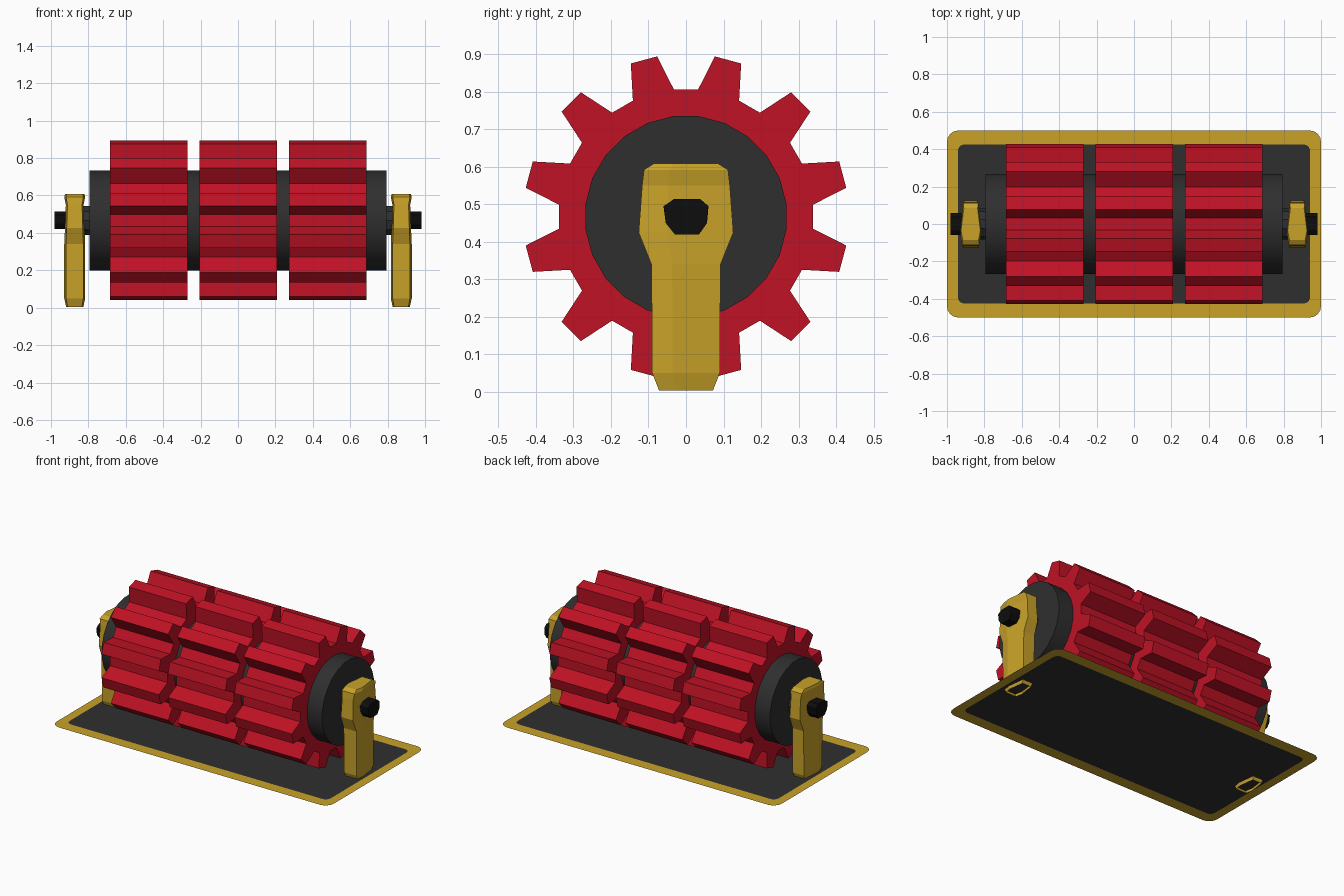
import bpy, bmesh
from math import sin, cos, pi, radians

if "Cube" in bpy.data.objects:
    bpy.data.objects.remove(bpy.data.objects["Cube"])

AXIS_Z = 0.467


def material(name, r, g, b):
    m = bpy.data.materials.new(name)
    m.diffuse_color = (r, g, b, 1)
    m.use_nodes = True
    m.node_tree.nodes["Principled BSDF"].inputs["Base Color"].default_value = m.diffuse_color
    return m


RED = material("red", 0.52, 0.006, 0.018)
GOLD = material("gold", 0.58, 0.36, 0.022)
DARK = material("dark_grey", 0.028, 0.028, 0.028)
BLACK = material("black", 0.004, 0.004, 0.004)


def loft(name, rings, mat, cap_start=True, cap_end=True, smooth=False):
    """Skin a list of point rings, each with the same point count."""
    bm = bmesh.new()
    loops = [[bm.verts.new(p) for p in ring] for ring in rings]
    n = len(loops[0])
    for a, b in zip(loops, loops[1:]):
        for i in range(n):
            j = (i + 1) % n
            bm.faces.new((a[i], a[j], b[j], b[i]))
    if cap_start:
        bm.faces.new(loops[0][::-1])
    if cap_end:
        bm.faces.new(loops[-1])
    bmesh.ops.recalc_face_normals(bm, faces=bm.faces)
    mesh = bpy.data.meshes.new(name)
    bm.to_mesh(mesh)
    bm.free()
    mesh.materials.append(mat)
    ob = bpy.data.objects.new(name, mesh)
    bpy.context.collection.objects.link(ob)
    if smooth:
        bpy.ops.object.select_all(action='DESELECT')
        ob.select_set(True)
        bpy.context.view_layer.objects.active = ob
        bpy.ops.object.shade_smooth_by_angle(angle=radians(30))
    return ob


def prism_x(name, profile, x0, x1, mat, smooth=False):
    """Extrude a (y, z) profile along x."""
    return loft(name, [[(x, y, z) for y, z in profile] for x in (x0, x1)], mat, smooth=smooth)


def circle(r, n):
    return [(r * sin(2 * pi * (i + 0.5) / n), AXIS_Z + r * cos(2 * pi * (i + 0.5) / n))
            for i in range(n)]


# Toothed rollers
gear = []
for k in range(12):
    for off, r in ((-9.6, 0.34), (-4.8, 0.434), (4.8, 0.434), (9.6, 0.34)):
        a = radians(15 + 30 * k + off)
        gear.append((r * sin(a), AXIS_Z + r * cos(a)))
for i, x in enumerate((-0.685, -0.206, 0.273)):
    prism_x(f"toothed_roller_{i + 1}", gear, x, x + 0.414, RED)

# Drum
prism_x("drum", circle(0.27, 24), -0.795, 0.795, DARK, smooth=True)

# Brackets, collars and axle ends on both sides
KNOB = [(-0.06, 0.495), (-0.032, 0.514), (0.038, 0.514), (0.06, 0.495),
        (0.056, 0.45), (0.035, 0.42), (-0.03, 0.42), (-0.054, 0.45)]
# z, half depth, width scale
SECTIONS = [(0.004, 0.072, 0.82), (0.05, 0.09, 1.0), (0.34, 0.092, 1.0), (0.425, 0.126, 0.93),
            (0.55, 0.117, 0.85), (0.592, 0.112, 1.0), (0.609, 0.085, 0.92)]
for s, side in ((-1, "left"), (1, "right")):
    rings = []
    for z, d, w in SECTIONS:
        plan = [(-0.046, -1), (0.046, -1), (0.056, -0.4), (0.04, 1), (-0.04, 1), (-0.056, -0.4)]
        rings.append([(s * 0.873 + px * w, py * d, z) for px, py in plan])
    loft(f"{side}_bracket", rings, GOLD, cap_start=False)
    prism_x(f"{side}_collar", circle(0.082, 10), s * 0.79, s * 0.84, DARK, smooth=False)
    prism_x(f"{side}_axle_end", KNOB, s * 0.84, s * 0.98, BLACK)


# Base sheet with a gold border
def rounded_rect(hx, hy, r, z, steps=4):
    pts = []
    for q, (sx, sy) in enumerate(((1, 1), (-1, 1), (-1, -1), (1, -1))):
        for i in range(steps + 1):
            a = pi / 2 * (q + i / steps)
            pts.append((sx * (hx - r) + r * cos(a), sy * (hy - r) + r * sin(a), z))
    return pts


outer = rounded_rect(1.0, 0.5, 0.06, 0.025)
inner = rounded_rect(0.942, 0.425, 0.035, 0.025)
loft("base_border", [outer, inner], GOLD, False, False)
loft("base_sheet", [inner], DARK, False, True)

# Single sheets face upward
for name in ("base_border", "base_sheet"):
    mesh = bpy.data.objects[name].data
    if mesh.polygons[0].normal.z < 0:
        mesh.flip_normals()
